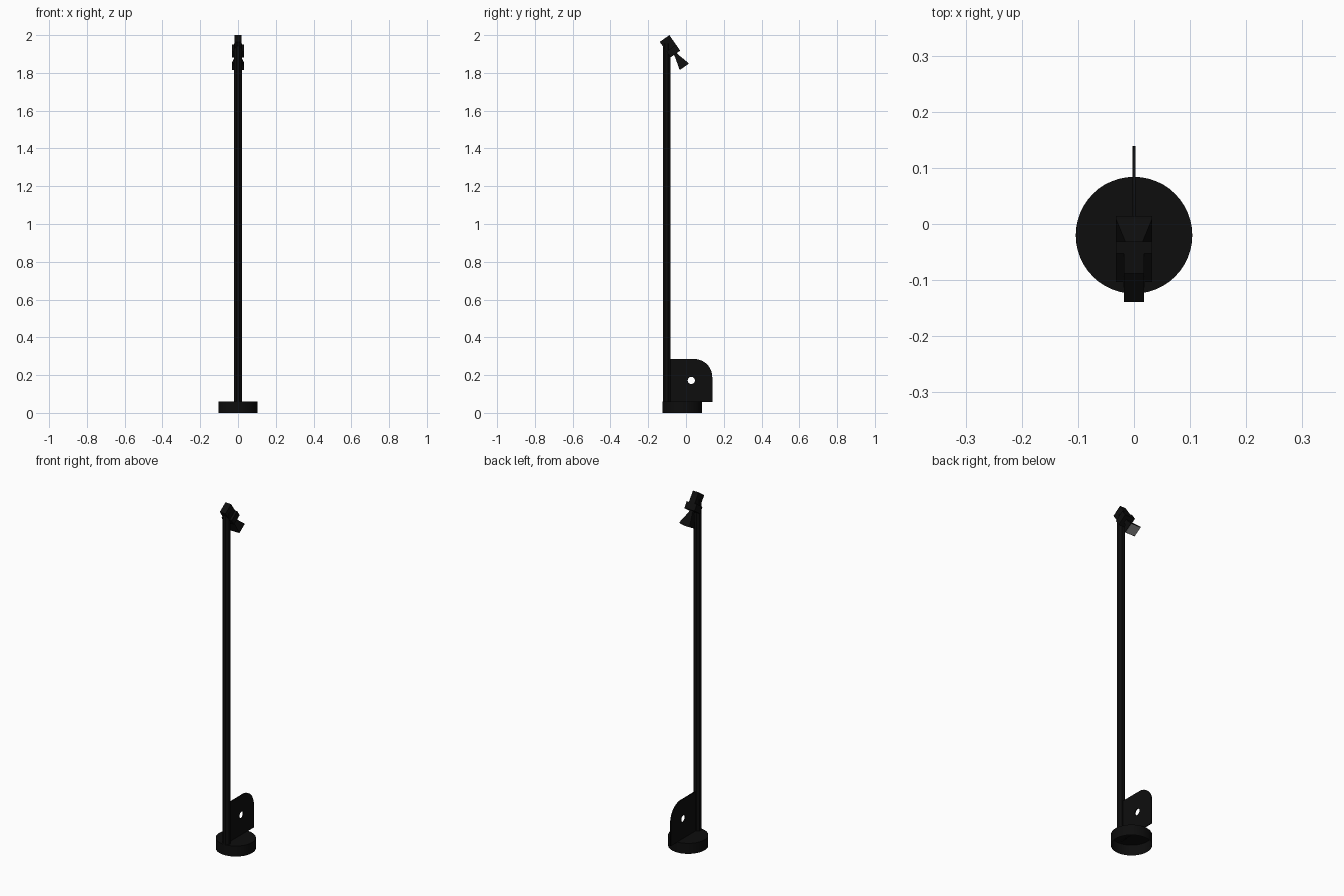
import bpy, bmesh
from math import sin, cos, pi, radians
from mathutils import Vector

if "Cube" in bpy.data.objects:
    bpy.data.objects.remove(bpy.data.objects["Cube"])


def material(name, c):
    m = bpy.data.materials.new(name)
    m.diffuse_color = (c, c, c, 1)
    m.use_nodes = True
    m.node_tree.nodes["Principled BSDF"].inputs["Base Color"].default_value = m.diffuse_color
    return m


BLACK = material("black", 0.004)
LENS = material("lens_grey", 0.25)


def add(name, bm, mat=BLACK):
    bmesh.ops.recalc_face_normals(bm, faces=bm.faces)
    me = bpy.data.meshes.new(name)
    bm.to_mesh(me)
    bm.free()
    me.materials.append(mat)
    ob = bpy.data.objects.new(name, me)
    bpy.context.collection.objects.link(ob)
    return ob


def prism(name, y, r, z0, z1, sides, bottom=True, phase=0.0):
    bm = bmesh.new()
    rings = [[bm.verts.new((r * cos(phase + 2 * pi * i / sides),
                            y + r * sin(phase + 2 * pi * i / sides), z))
              for i in range(sides)] for z in (z0, z1)]
    for i in range(sides):
        j = (i + 1) % sides
        bm.faces.new((rings[0][i], rings[0][j], rings[1][j], rings[1][i]))
    bm.faces.new(rings[1])
    if bottom:
        bm.faces.new(rings[0])
    return add(name, bm)


# Tilted lamp axis: "along" runs down and forward, "across" is its normal
TILT = radians(35)
START = Vector((0, -0.1135, 1.982))
ALONG = Vector((0, sin(TILT), -cos(TILT)))
ACROSS = Vector((0, cos(TILT), sin(TILT)))


def lamp_part(name, sections, mat=BLACK):
    """Loft rectangles given as (distance, half width, half height)."""
    bm = bmesh.new()
    rings = []
    for t, hx, hp in sections:
        c = START + ALONG * t
        rings.append([bm.verts.new(c + Vector((sx * hx, 0, 0)) + ACROSS * sp * hp)
                      for sx, sp in ((-1, -1), (1, -1), (1, 1), (-1, 1))])
    for a, b in zip(rings, rings[1:]):
        for i in range(4):
            j = (i + 1) % 4
            bm.faces.new((a[i], a[j], b[j], b[i]))
    bm.faces.new(rings[0])
    bm.faces.new(rings[-1])
    return add(name, bm, mat)


# Base cup, open underneath
base = prism("base", -0.02, 0.104, 0.0, 0.06, 48, bottom=False)
bpy.context.view_layer.objects.active = base
base.select_set(True)
bpy.ops.object.shade_smooth_by_angle()
base.select_set(False)

# Pole
prism("pole", -0.103, 0.0215, 0.06, 1.955, 8, phase=pi / 8)

# Lamp head
lamp_part("lamp_arm", [(0, 0.018, 0.031), (0.07, 0.018, 0.031)])
lamp_part("lamp_collar", [(0.062, 0.032, 0.031), (0.1, 0.032, 0.031)])
lamp_part("lamp_shade", [(0.095, 0.011, 0.01), (0.11, 0.011, 0.01),
                         (0.174, 0.032, 0.028), (0.182, 0.032, 0.029)])
lamp_part("lamp_lens", [(0.180, 0.029, 0.026), (0.183, 0.029, 0.026)], LENS)

# Fin plate with one rounded corner and a round hole, drawn in the y-z plane
R = 0.095
outline = [(-0.1, 0.058), (0.139, 0.058)]
outline += [(0.139 - R + R * cos(a), 0.285 - R + R * sin(a))
            for a in (pi / 2 * i / 12 for i in range(13))]
outline += [(-0.1, 0.285)]
hole = [(0.028 + 0.019 * cos(2 * pi * i / 24), 0.172 + 0.019 * sin(2 * pi * i / 24))
        for i in range(24)]
cu = bpy.data.curves.new("fin_plate", 'CURVE')
cu.dimensions = '2D'
cu.fill_mode = 'BOTH'
cu.extrude = 0.003
for pts in (outline, hole):
    sp = cu.splines.new('POLY')
    sp.points.add(len(pts) - 1)
    for p, (u, v) in zip(sp.points, pts):
        p.co = (u, v, 0, 1)
    sp.use_cyclic_u = True
cu.materials.append(BLACK)
fin = bpy.data.objects.new("fin_plate", cu)
fin.rotation_euler = (pi / 2, 0, pi / 2)
bpy.context.collection.objects.link(fin)
bpy.context.view_layer.objects.active = fin
fin.select_set(True)
bpy.ops.object.convert(target='MESH')
